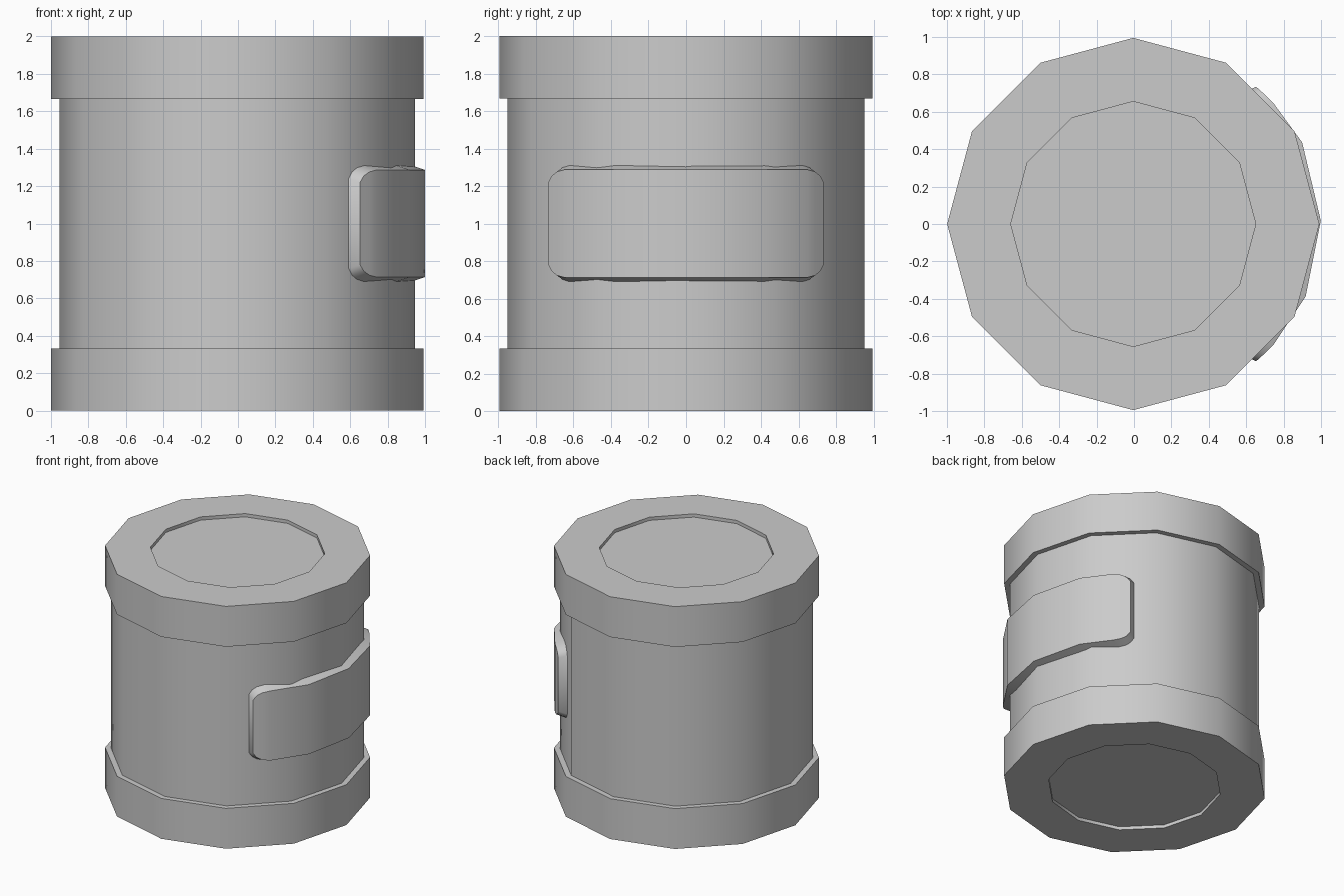
import bpy, bmesh, math

if "Cube" in bpy.data.objects:
    bpy.data.objects.remove(bpy.data.objects["Cube"])

SIDES = 12
CX = -0.004          # axis of the drum

grey = bpy.data.materials.new("plain_grey")
grey.diffuse_color = (0.6, 0.6, 0.6, 1)
grey.use_nodes = True
grey.node_tree.nodes["Principled BSDF"].inputs["Base Color"].default_value = grey.diffuse_color


def finish(name, bm):
    """Turn a bmesh into a smooth object with sharp edges kept."""
    bmesh.ops.recalc_face_normals(bm, faces=bm.faces)
    mesh = bpy.data.meshes.new(name)
    bm.to_mesh(mesh)
    bm.free()
    mesh.materials.append(grey)
    ob = bpy.data.objects.new(name, mesh)
    bpy.context.collection.objects.link(ob)
    bpy.context.view_layer.objects.active = ob
    ob.select_set(True)
    bpy.ops.object.shade_smooth_by_angle(angle=math.radians(35))
    ob.select_set(False)
    return ob


def lathe(name, profile):
    """Revolve (radius, z) points into a twelve-sided solid, closed at both ends."""
    bm = bmesh.new()
    rings = []
    for r, z in profile:
        rings.append([bm.verts.new((CX + r * math.cos(2 * math.pi * i / SIDES),
                                    r * math.sin(2 * math.pi * i / SIDES), z))
                      for i in range(SIDES)])
    for a, b in zip(rings, rings[1:]):
        for i in range(SIDES):
            j = (i + 1) % SIDES
            bm.faces.new((a[i], a[j], b[j], b[i]))
    bm.faces.new(rings[0])
    bm.faces.new(rings[-1])
    return finish(name, bm)


# Drum wall and the two wider end caps with shallow recesses
R, BODY, HOLE, DEEP, CAP = 0.995, 0.951, 0.655, 0.027, 0.333
lathe("drum_body", [(BODY, CAP - 0.05), (BODY, 2 - CAP + 0.05)])
cap = [(HOLE, DEEP), (HOLE, 0), (R, 0), (R, CAP)]
lathe("bottom_cap", cap)
lathe("top_cap", [(r, 2 - z) for r, z in cap])

# Curved raised panel on the right side: columns of (angle, radius, half height)
columns = [(-48.2, 0.985, 0.22), (-46.6, 0.985, 0.255), (-44.3, 0.987, 0.276),
           (-41, 0.99, 0.287), (-22.8, 1.0, 0.287), (1, 1.003, 0.287),
           (25.8, 1.003, 0.287), (41, 0.99, 0.287), (44.3, 0.987, 0.276),
           (46.6, 0.985, 0.255), (48.2, 0.985, 0.22)]
bm = bmesh.new()


def column_point(angle, radius, z):
    a = math.radians(angle)
    return bm.verts.new((CX + radius * math.cos(a), radius * math.sin(a), 1 + z))


sections = []
for ang, rad, h in columns:
    # outer top, outer bottom, flared base bottom, base top
    base_ang, base_r, base_h = ang * 1.05, rad - 0.095, h + 0.031
    sections.append([column_point(ang, rad, h), column_point(ang, rad, -h),
                     column_point(base_ang, base_r, -base_h),
                     column_point(base_ang, base_r, base_h)])
for a, b in zip(sections, sections[1:]):
    for i in range(4):
        j = (i + 1) % 4
        bm.faces.new((a[i], a[j], b[j], b[i]))
bm.faces.new(sections[0])
bm.faces.new(sections[-1])
finish("side_panel", bm)
